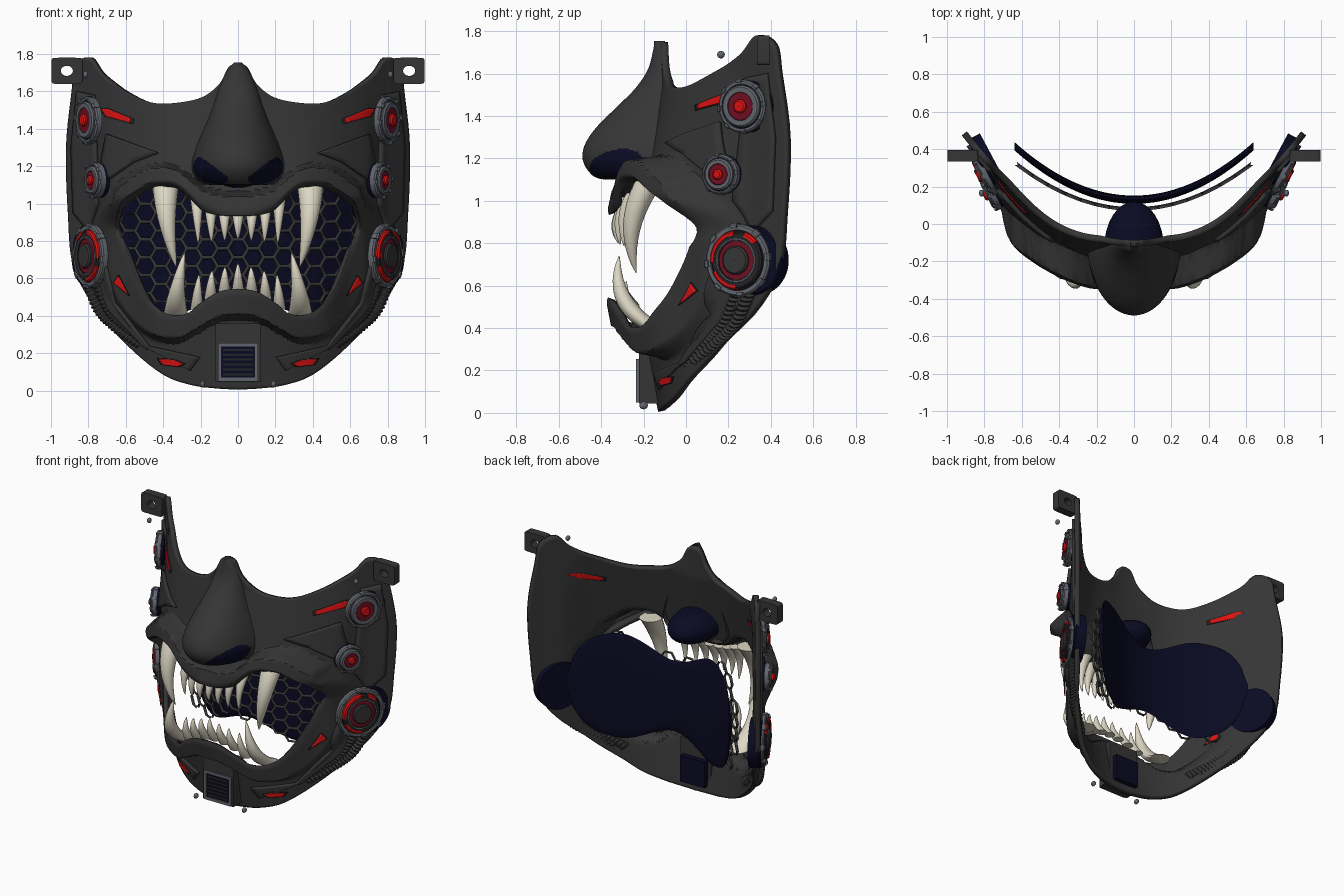
import bpy, bmesh, math
from mathutils import Vector
from mathutils.bvhtree import BVHTree

if "Cube" in bpy.data.objects:
    bpy.data.objects.remove(bpy.data.objects["Cube"])


def material(name, rgb):
    m = bpy.data.materials.new(name)
    m.use_nodes = True
    m.diffuse_color = (*rgb, 1)
    m.node_tree.nodes["Principled BSDF"].inputs["Base Color"].default_value = (*rgb, 1)
    return m


CHARCOAL = material("charcoal", (0.036, 0.036, 0.036))
BLACK = material("soft black", (0.018, 0.018, 0.02))
NAVY = material("navy", (0.003, 0.003, 0.017))
RED = material("red", (0.72, 0.006, 0.006))
WINE = material("dark red", (0.17, 0.005, 0.016))
GREY = material("steel grey", (0.12, 0.13, 0.15))
BONE = material("bone", (0.72, 0.68, 0.55))
made = []


def finish(name, bm, mat, mirror=False, solid=0, offset=-1.0):
    me = bpy.data.meshes.new(name)
    bm.to_mesh(me)
    bm.free()
    ob = bpy.data.objects.new(name, me)
    bpy.context.collection.objects.link(ob)
    me.materials.append(mat)
    if mirror:
        mod = ob.modifiers.new("mirror", "MIRROR")
        mod.merge_threshold = 0.002
    if solid:
        mod = ob.modifiers.new("thickness", "SOLIDIFY")
        mod.thickness, mod.offset = solid, offset
    made.append(ob)
    return ob


def loft(name, rows, mat, mirror=True, closed=True, cyclic=False):
    """Skin a list of equally long point rows."""
    bm = bmesh.new()
    vs = [[bm.verts.new(p) for p in row] for row in rows]
    n = len(rows[0])
    for i in range(len(vs) if cyclic else len(vs) - 1):
        a, b = vs[i], vs[(i + 1) % len(vs)]
        for j in range(n if closed else n - 1):
            k = (j + 1) % n
            bm.faces.new((a[j], a[k], b[k], b[j]))
    if closed and not cyclic:
        bm.faces.new(vs[0])
        bm.faces.new(vs[-1])
    bmesh.ops.recalc_face_normals(bm, faces=bm.faces)
    return finish(name, bm, mat, mirror)


def spline(keys, steps):
    """Catmull-Rom samples through the keys."""
    k = [Vector(p) for p in keys]
    k = [2 * k[0] - k[1]] + k + [2 * k[-1] - k[-2]]
    out = []
    for i in range(1, len(k) - 2):
        for s in range(steps):
            t = s / steps
            out.append(0.5 * (2 * k[i] + (k[i + 1] - k[i - 1]) * t
                       + (2 * k[i - 1] - 5 * k[i] + 4 * k[i + 1] - k[i + 2]) * t * t
                       + (3 * k[i] - k[i - 1] - 3 * k[i + 1] + k[i + 2]) * t ** 3))
    return out + [k[-2]]


def base(x):
    return -0.12 + 0.7 * x * x


def ramp(v, lo, hi):
    t = min(1, max(0, (v - lo) / (hi - lo)))
    return t * t * (3 - 2 * t)


# Face shell: rings from the mouth edge to the outer edge (half, mirrored)
mouth = [(0, .935), (.07, .935), (.14, .945), (.2, .97), (.27, 1.04), (.34, 1.085), (.44, 1.085),
         (.5, 1.06), (.56, 1.02), (.61, .98), (.625, .93), (.63, .89), (.62, .84), (.57, .68),
         (.5, .52), (.39, .415), (.28, .41), (.2, .47), (.1, .53), (0, .545)]
rim = [(0, 1.75), (.05, 1.73), (.1, 1.64), (.19, 1.57), (.32, 1.54), (.46, 1.54), (.6, 1.6),
       (.73, 1.69), (.8, 1.78), (.87, 1.74), (.89, 1.6), (.92, 1.3), (.91, .95), (.88, .66),
       (.75, .42), (.58, .23), (.4, .085), (.25, .03), (.12, .012), (0, .005)]
inner, outer = spline(mouth, 5), spline(rim, 5)
RINGS = 44
bm = bmesh.new()
grid = []
for i in range(RINGS + 1):
    row = []
    for a, b in zip(inner, outer):
        t = (i / RINGS) ** 1.3
        p = a.lerp(b, t)
        d = t * (b - a).length
        upper = ramp(p.y, .85, 1.05)
        low_lip = .26 - .06 * ramp(p.x, 0, .4) - .07 * ramp(p.x, .45, .62)
        high_lip = .25 + .09 * p.x
        bulge = (low_lip + (high_lip - low_lip) * upper) * (1 - ramp(p.x, .67, .8))
        edge = .165 - .03 * upper
        y = base(p.x) - bulge * (.55 * (1 - ramp(d, edge - .03, edge)) + .45 * max(0, 1 - d / .6))
        roll = .012 + .14 * (p.x / .62) ** 2 * ramp(p.y, .78, .95)
        y += roll * max(0, 1 - d / .04) ** 2
        row.append(bm.verts.new((max(0, p.x), y, p.y)))
    grid.append(row)
for r0, r1 in zip(grid, grid[1:]):
    for j in range(len(r0) - 1):
        bm.faces.new((r0[j], r0[j + 1], r1[j + 1], r1[j]))
tree = BVHTree.FromBMesh(bm)
finish("face_shell", bm, CHARCOAL, True, 0.035)


def surf(x, z):
    hit = tree.ray_cast(Vector((abs(x), -2, z)), Vector((0, 1, 0)))[0]
    return hit.y if hit else base(x)


def plate(name, pts, mat, thick, mirror=True, sink=0.004):
    """A thin panel that follows the shell."""
    bm = bmesh.new()
    f = bm.faces.new([bm.verts.new((x, 0, z)) for x, z in pts])
    f.normal_update()
    if f.normal.y > 0:
        f.normal_flip()
    bmesh.ops.triangulate(bm, faces=bm.faces[:])
    bmesh.ops.subdivide_edges(bm, edges=bm.edges[:], cuts=7, use_grid_fill=True)
    for v in bm.verts:
        v.co.y = surf(v.co.x, v.co.z) + sink
    finish(name, bm, mat, mirror, thick, 1.0)


plate("cheek_panel", [(.42, 1.27), (.69, 1.37), (.72, 1.2), (.68, 1.13), (.55, 1.22)], CHARCOAL, .025)
plate("side_panel", [(.76, 1.58), (.85, 1.6), (.88, 1.3), (.87, .95), (.79, .85), (.74, 1.0), (.75, 1.3)],
      CHARCOAL, .02)
plate("jaw_panel", [(.74, .85), (.82, .6), (.7, .45), (.5, .24), (.25, .11), (.2, .18), (.47, .24), (.65, .47)],
      CHARCOAL, .02)

# Glowing slits, the upper two also showing on the inside
for name, quad, sink, inside in (
        ("cheek_slit", [(.575, 1.432), (.57, 1.455), (.69, 1.505), (.725, 1.505), (.7, 1.467)], 0, .055),
        ("jaw_slit", [(.585, .515), (.635, .61), (.66, .575)], -.016, .055),
        ("chin_slit", [(.29, .145), (.32, .13), (.4, .14), (.42, .17), (.34, .165)], -.016, 0)):
    mid = sum((Vector(q) for q in quad), Vector((0, 0))) / len(quad)
    border = [mid + (Vector(q) - mid) * 1.18 for q in quad]
    plate(name + "_border", border, BLACK, .005, sink=sink)
    plate(name, quad, RED, .009, sink=sink)
    if inside:
        plate(name + "_inner_border", border, BLACK, .009, sink=inside)
        plate(name + "_inner", quad, RED, .009, sink=inside + .004)

# Nose: rows of (height, half width, front depth)
nose_keys = [(1.755, .02, -.15), (1.71, .06, -.155), (1.62, .1, -.18), (1.53, .13, -.24), (1.44, .165, -.33),
             (1.35, .205, -.42), (1.27, .235, -.475), (1.2, .25, -.488), (1.14, .235, -.46),
             (1.105, .19, -.41), (1.1, .12, -.3)]
rows = []
for z, w, y in spline(nose_keys, 10):
    angles = [math.pi * k / 96 for k in range(97)]
    rows.append([(w * math.cos(a), -.1 + (y + .1) * math.sin(a), z) for a in angles])
nose = loft("nose", rows, CHARCOAL, False, False)
nose.data.materials.append(NAVY)
for p in nose.data.polygons:
    c = p.center
    if abs(c.x) > .055 and ((c.y + .33) / .125) ** 2 + ((c.z - 1.175 - .15 * (c.y + .33)) / .068) ** 2 < 1:
        p.material_index = 1


def ball(name, center, size, mat, mirror=False):
    bm = bmesh.new()
    bmesh.ops.create_uvsphere(bm, u_segments=32, v_segments=16, radius=1)
    for v in bm.verts:
        v.co = Vector(center) + v.co * Vector(size)
    finish(name, bm, mat, mirror)


ball("nose_lining", (0, -.13, 1.19), (.16, .25, .11), NAVY)


# Teeth
def fang(name, root, bend, tip, radius, mirror=True):
    a, b, c = Vector(root), Vector(bend), Vector(tip)
    rows = []
    for i in range(13):
        t = i / 12
        p = a * (1 - t) ** 2 + b * 2 * t * (1 - t) + c * t * t
        r = radius * (1 - t) ** .75 + .002
        rows.append([p + Vector((r * math.cos(k * math.tau / 16), r * math.sin(k * math.tau / 16), 0))
                     for k in range(16)])
    loft(name, rows, BONE, mirror)


fang("upper_fang", (.385, -.15, 1.12), (.4, -.31, .9), (.33, -.235, .66), .072)
fang("lower_fang", (.33, -.12, .385), (.345, -.36, .5), (.285, -.315, .74), .068)
for i in range(4):
    x = .073 * i
    y = -.275 + .7 * x * x
    up = .97 + x * x
    fang("upper_tooth", (x, y, up + .02), (x, y - .08, up - .08), (x * .97, y - .05, .81 - .008 * i), .036, i > 0)
    low = .53 - 1.6 * x * x
    fang("lower_tooth", (x, y + .02, low - .02), (x, y - .06, low + .08), (x * .95, y - .04, .68 - .02 * i),
         .034, i > 0)


# Mouth backing sheet and honeycomb net
def half_height(x):
    x = abs(x) / .64
    return (.25 + .13 * ramp(x, 0, .6)) * max(.02, 1 - x ** 6) ** .5


rows = []
for i in range(49):
    x = -.64 + 1.28 * i / 48
    h, y, zc = half_height(x), .13 + .7 * x * x, .77 + .1 * x * x
    rows.append([(x, y + .022 * math.sin(k * math.tau / 24), zc + h * math.cos(k * math.tau / 24))
                 for k in range(24)])
loft("mouth_backing", rows, NAVY, False)

bm = bmesh.new()
R = .055
for i in range(-7, 8):
    for j in range(-5, 6):
        cx, cz = i * R * 1.5, .76 + (j + .5 * (i % 2)) * R * math.sqrt(3)
        if abs(cz - .77) < half_height(cx) - .03:
            pts = [(cx + R * math.cos(k * math.pi / 3), cz + R * math.sin(k * math.pi / 3)) for k in range(6)]
            bm.faces.new([bm.verts.new((x, .08 + .61 * x * x, z)) for x, z in pts])
bmesh.ops.remove_doubles(bm, verts=bm.verts, dist=.004)
net = finish("mouth_net", bm, CHARCOAL)
net.modifiers.new("wires", "WIREFRAME").thickness = .02

# Side discs
AXIS, ACROSS = Vector((.88, -.47, 0)), Vector((.47, .88, 0))


def ring(name, c, r0, r1, h0, h1, mat, start=0, sweep=360):
    n = max(6, round(48 * sweep / 360))
    full = sweep == 360
    rows = []
    for k in range(n if full else n + 1):
        a = math.radians(start + sweep * k / n)
        d = ACROSS * math.cos(a) + Vector((0, 0, math.sin(a)))
        rows.append([Vector(c) + d * r + AXIS * h for r, h in
                     ((r0, h0), (r1, h0), (r1, h1 - .008), (r1 - .008, h1), (r0, h1))])
    loft(name, rows, mat, True, True, full)


for label, c, r, shift, deep in (("upper", (.825, .255, 1.446), .125, .045, -.06),
                                 ("middle", (.79, .15, 1.125), .095, 0, -.07),
                                 ("lower", (.815, .235, .72), .17, .06, -.11)):
    big = r > .15
    ring(label + "_disc_back", Vector(c) + ACROSS * shift, .001, r * .97, deep, -.03, NAVY)
    ring(label + "_disc_rim", c, r * .84, r, -.045, -.012, GREY)
    ring(label + "_disc_groove", c, r * .76, r * .86, -.04, -.02, BLACK)
    ring(label + "_disc_collar", c, r * .54, r * .79, -.04, 0, BLACK if big else GREY)
    ring(label + "_disc_lens", c, .001, r * .58, -.04, -.003, WINE)
    ring(label + "_disc_core", c, .001, r * (.4 if big else .26), -.03, .014, CHARCOAL if big else RED)
    for k in range(8):
        ring(label + "_disc_clip", c, r * .9, r * 1.03, -.04, -.002, GREY, 45 * k, 12)
    if big:
        ring("lower_disc_hoop", c, r * .58, r * .66, -.03, .002, GREY)
        for start, sweep in ((95, 90), (205, 65), (40, 30)):
            ring("lower_disc_arc", c, r * .69, r * .82, -.03, .004, RED, start, sweep)

# Strap tabs with a hole
loops = []
for y, hole in ((.335, 0), (.395, 0), (.395, 1), (.335, 1)):
    row = []
    for k in range(40):
        co, si = math.cos(k * math.tau / 40), math.sin(k * math.tau / 40)
        e = 1 if hole else .2
        w, h = (.032, .027) if hole else (.083, .07)
        row.append((.915 + w * math.copysign(abs(co) ** e, co), y, 1.71 + h * math.copysign(abs(si) ** e, si)))
    loops.append(row)
loft("strap_tab", loops, CHARCOAL, cyclic=True)

# Ribbed jaw cables
for s in (0, .055):
    path = spline([(.8 - s, .57), (.74 - s, .43), (.65 - s, .34), (.52 - s, .25 - s * .3)], 14)
    rows = []
    for i, p in enumerate(path):
        q = path[min(i + 1, len(path) - 1)] - path[max(i - 1, 0)]
        side = Vector((-q.y, 0, q.x)).normalized()
        r = .034 if i % 2 else .026
        c = Vector((p.x, base(p.x) - .025, p.y))
        rows.append([c + r * (side * math.cos(k * math.tau / 12) + Vector((0, math.sin(k * math.tau / 12), 0)))
                     for k in range(12)])
    loft("jaw_cable", rows, CHARCOAL)


# Chin block and vent
def box(name, x0, x1, y0, y1, z0, z1, mat):
    loft(name, [[(x0, y, z0), (x1, y, z0), (x1, y, z1), (x0, y, z1)] for y in (y0, y1)], mat, False)


box("chin_block", -.12, .12, -.222, -.11, .045, .36, CHARCOAL)
box("vent_core", -.095, .095, -.226, -.07, .06, .245, NAVY)
for s in (-1, 1):
    box("vent_side", s * .098 - .01, s * .098 + .01, -.235, -.12, .05, .255, GREY)
    box("vent_bar", -.1, .1, -.234, -.12, .152 + s * .093 - .01, .152 + s * .093 + .01, GREY)
for k in range(6):
    z = .082 + .026 * k
    box("vent_slat", -.08, .08, -.231, -.2, z, z + .011, BLACK)

# Small studs
ball("chin_stud", (.19, -.2, .035), (.014, .02, .018), GREY, True)
ball("brow_stud", (.815, .165, 1.69), (.014, .018, .018), GREY, True)

# Smooth shading with sharp edges kept
bpy.ops.object.select_all(action="DESELECT")
for ob in made:
    ob.select_set(True)
bpy.context.view_layer.objects.active = made[0]
bpy.ops.object.shade_smooth_by_angle(angle=math.radians(35))
